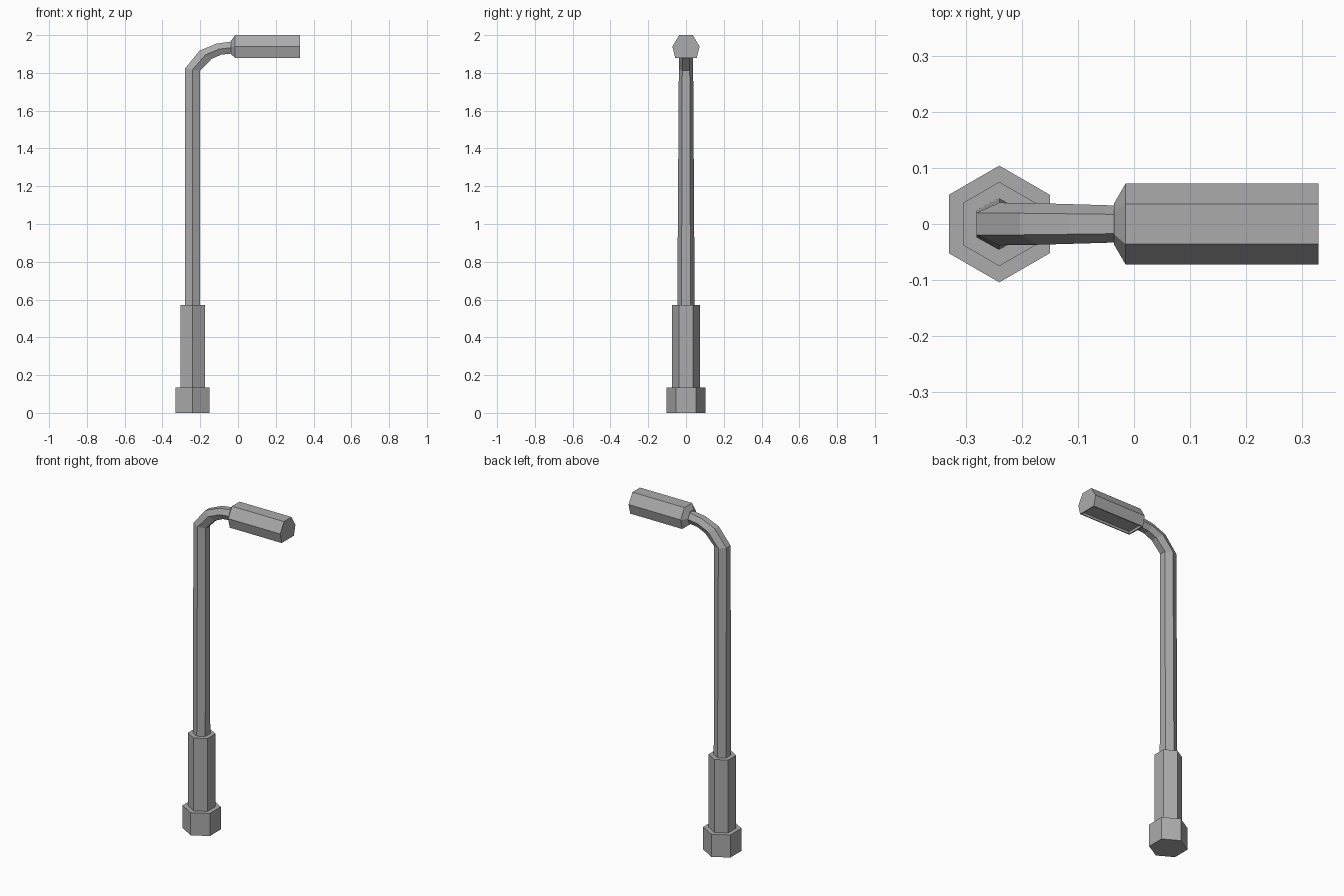
import bpy
import bmesh
from math import cos, sin, pi

cube = bpy.data.objects.get("Cube")
if cube:
    bpy.data.objects.remove(cube, do_unlink=True)

metal = bpy.data.materials.new("grey metal")
metal.use_nodes = True
grey = (0.41, 0.41, 0.41, 1)
metal.diffuse_color = grey
metal.node_tree.nodes["Principled BSDF"].inputs["Base Color"].default_value = grey

POLE_X = -0.24


def loft(name, rings, recess=None):
    """Skin a list of equal-sized rings, cap both ends, optionally sink a lamp recess."""
    bm = bmesh.new()
    loops = [[bm.verts.new(p) for p in ring] for ring in rings]
    n = len(loops[0])
    for a, b in zip(loops, loops[1:]):
        for i in range(n):
            j = (i + 1) % n
            bm.faces.new((a[i], a[j], b[j], b[i]))
    bm.faces.new(loops[0][::-1])
    bm.faces.new(loops[-1])
    bmesh.ops.recalc_face_normals(bm, faces=bm.faces)
    if recess:
        bm.normal_update()
        under = min(bm.faces, key=lambda f: f.calc_center_median().z)
        inset, depth = recess
        bmesh.ops.inset_region(bm, faces=[under], thickness=inset)
        bmesh.ops.inset_region(bm, faces=[under], thickness=0.001, depth=-depth)
    mesh = bpy.data.meshes.new(name)
    bm.to_mesh(mesh)
    bm.free()
    mesh.materials.append(metal)
    obj = bpy.data.objects.new(name, mesh)
    bpy.context.collection.objects.link(obj)
    return obj


def hexagon(radius, z):
    return [(POLE_X + radius * sin(i * pi / 3), radius * cos(i * pi / 3), z)
            for i in range(6)]


def arm_ring(outer, inner, w):
    """Six-sided section spanning the outer and inner side of the bend."""
    (xo, zo), (xi, zi) = outer, inner
    xm, zm = (xo + xi) / 2, (zo + zi) / 2
    h = w * 0.52
    return [(xo, -h, zo), (xo, h, zo), (xm, w, zm),
            (xi, h, zi), (xi, -h, zi), (xm, -w, zm)]


def head_ring(x, half):
    """half: three (y, z) corners from top to bottom, mirrored across y."""
    return [(x, y, z) for y, z in half] + [(x, -y, z) for y, z in reversed(half)]


# Foot and sleeve
loft("base_foot", [hexagon(0.104, 0), hexagon(0.104, 0.135)])
loft("lower_sleeve", [hexagon(0.075, 0.135), hexagon(0.075, 0.57)])

# Pole with curved arm
loft("pole_and_arm", [
    arm_ring((-0.281, 0.57), (-0.2, 0.57), 0.046),
    arm_ring((-0.281, 1.823), (-0.2, 1.812), 0.038),
    arm_ring((-0.203, 1.918), (-0.14, 1.874), 0.037),
    arm_ring((-0.114, 1.955), (-0.087, 1.897), 0.035),
    arm_ring((-0.034, 1.966), (-0.034, 1.902), 0.033),
])

# Lamp head with tapered neck and sunken underside
profile = [(0.036, 2.0), (0.072, 1.94), (0.057, 1.88)]
neck = [(0.018, 1.971), (0.036, 1.937), (0.028, 1.897)]
loft("lamp_head", [head_ring(-0.036, neck), head_ring(-0.015, profile),
                   head_ring(0.329, profile)], recess=(0.008, 0.014))
